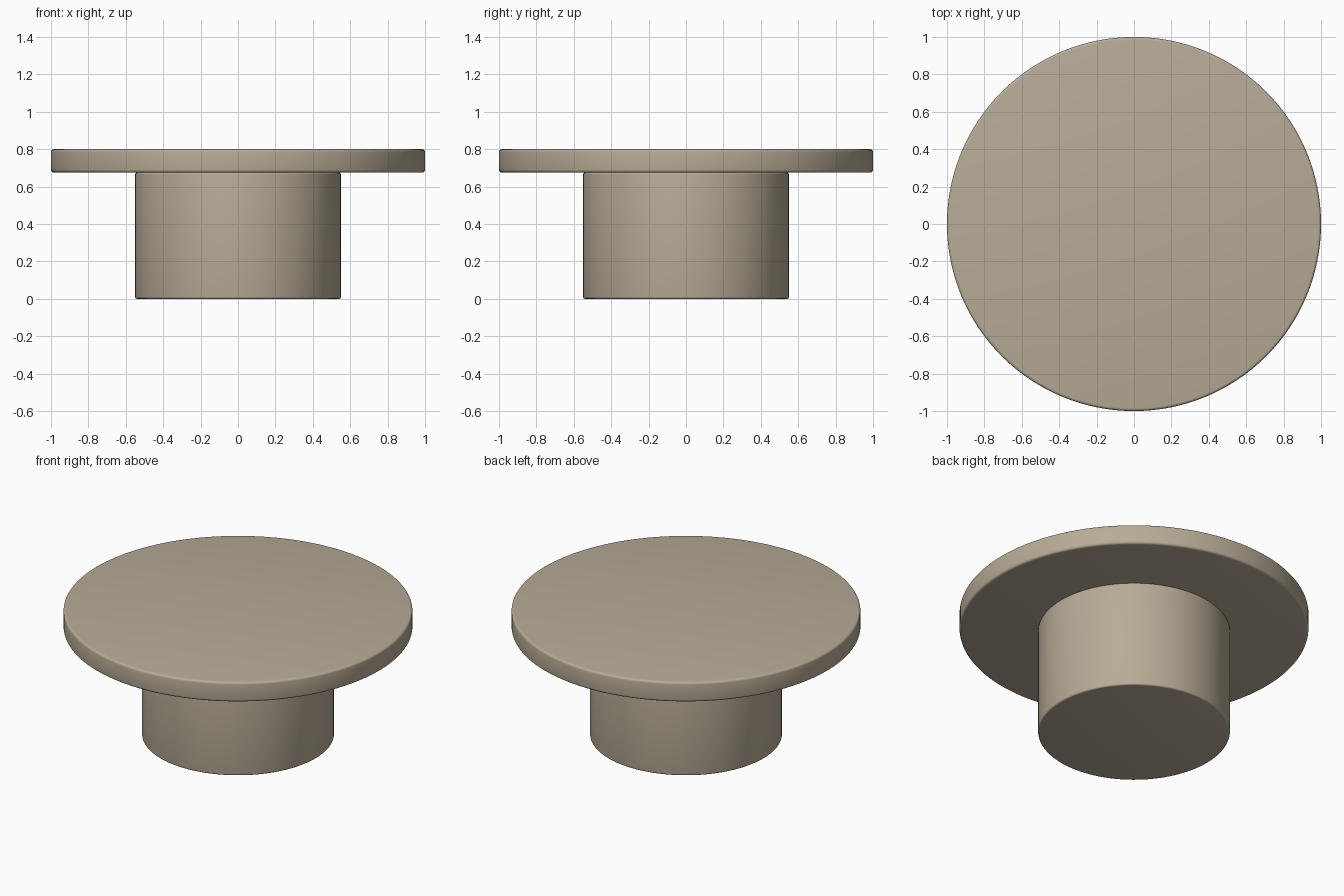
import bpy
import math

# Remove the default cube
cube = bpy.data.objects.get("Cube")
if cube:
    bpy.data.objects.remove(cube, do_unlink=True)

# Single warm stone colour
stone = bpy.data.materials.new("warm_stone")
stone.use_nodes = True
colour = (0.48, 0.41, 0.31, 1.0)
stone.diffuse_color = colour
stone.node_tree.nodes["Principled BSDF"].inputs["Base Color"].default_value = colour


def rounded_disc(name, radius, bottom, top, edge):
    """Upright cylinder with softly rounded rims."""
    bpy.ops.mesh.primitive_cylinder_add(
        vertices=128, radius=radius, depth=top - bottom,
        location=(0, 0, (bottom + top) / 2))
    obj = bpy.context.object
    obj.name = name
    obj.data.materials.append(stone)
    bevel = obj.modifiers.new("rounded_rim", "BEVEL")
    bevel.width = edge
    bevel.segments = 4
    bevel.limit_method = "ANGLE"
    bevel.angle_limit = math.radians(40)
    bpy.ops.object.modifier_apply(modifier=bevel.name)
    bpy.ops.object.shade_smooth_by_angle(angle=math.radians(35))
    return obj


# Pedestal and round top
rounded_disc("pedestal", 0.55, 0.0, 0.675, 0.01)
rounded_disc("table_top", 1.0, 0.675, 0.80, 0.015)
